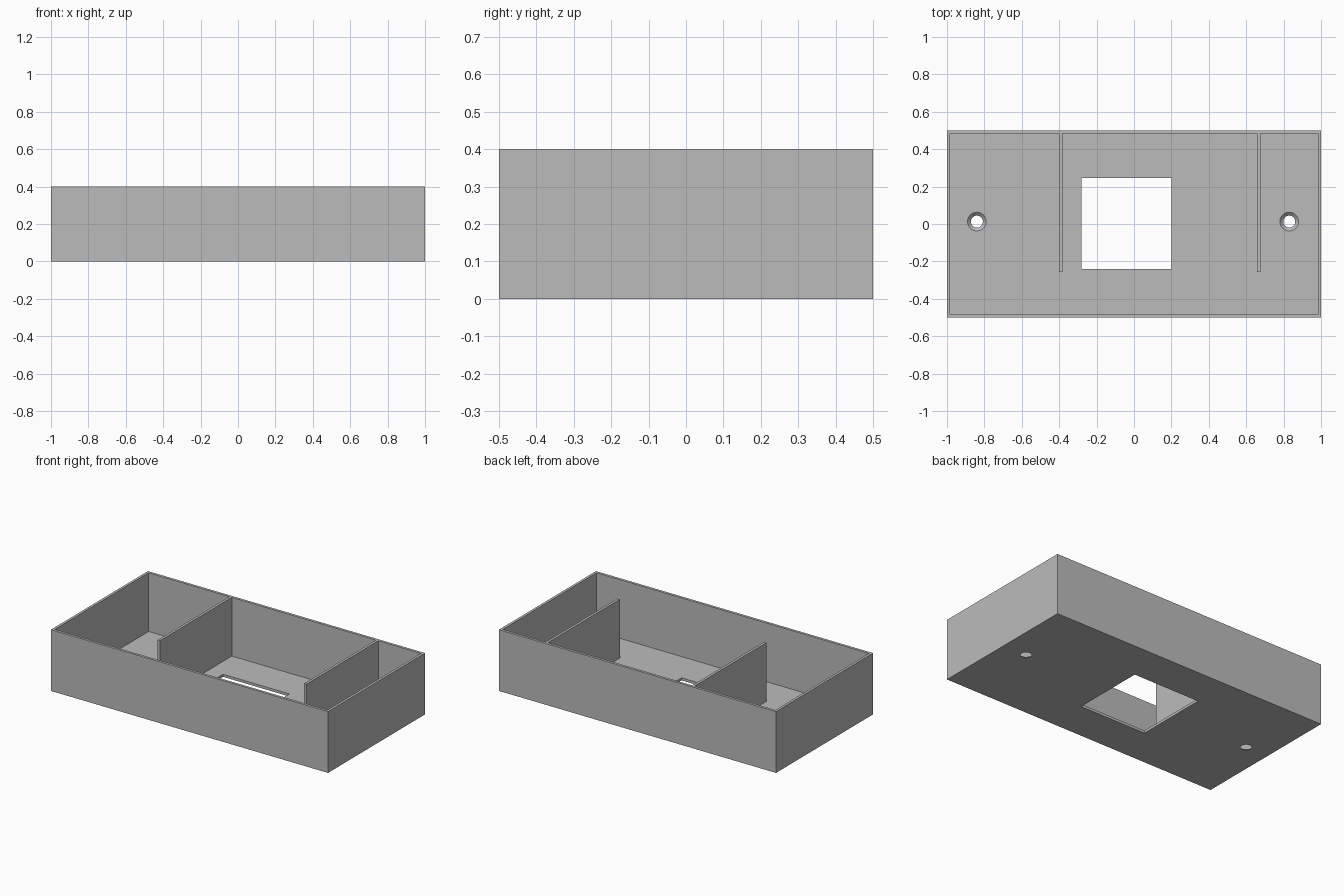
import bpy
from mathutils import Vector

if "Cube" in bpy.data.objects:
    bpy.data.objects.remove(bpy.data.objects["Cube"], do_unlink=True)

WALL = 0.017
HEIGHT = 0.4

grey = bpy.data.materials.new("plain grey")
grey.use_nodes = True
grey.diffuse_color = (0.5, 0.5, 0.5, 1)
grey.node_tree.nodes["Principled BSDF"].inputs["Base Color"].default_value = (0.5, 0.5, 0.5, 1)


def box(name, low, high):
    low, high = Vector(low), Vector(high)
    bpy.ops.mesh.primitive_cube_add(size=1, location=(low + high) / 2)
    ob = bpy.context.object
    ob.name = name
    ob.scale = high - low
    bpy.ops.object.transform_apply(location=False, rotation=False, scale=True)
    ob.data.materials.append(grey)
    return ob


def cut(target, cutter):
    mod = target.modifiers.new(cutter.name, 'BOOLEAN')
    mod.operation = 'DIFFERENCE'
    mod.solver = 'EXACT'
    mod.object = cutter
    cutter.hide_render = True
    bpy.context.view_layer.objects.active = target
    bpy.ops.object.modifier_apply(modifier=mod.name)
    bpy.data.objects.remove(cutter, do_unlink=True)


# Open tray with thin floor and walls
tray = box("tray", (-1, -0.5, 0), (1, 0.5, HEIGHT))
cut(tray, box("cavity", (WALL - 1, WALL - 0.5, WALL), (1 - WALL, 0.5 - WALL, HEIGHT + 0.1)))

# Square window in the floor
cut(tray, box("window", (-0.28, -0.24, -0.1), (0.2, 0.245, 0.1)))

# Countersunk screw holes
for x in (-0.84, 0.83):
    bpy.ops.mesh.primitive_cone_add(vertices=40, radius1=0.014, radius2=0.086,
                                    depth=4 * WALL, location=(x, 0.013, WALL))
    hole = bpy.context.object
    hole.name = "screw_hole"
    hole.data.materials.append(grey)
    cut(tray, hole)

# Dividers running forward from the back wall
for side, x in (("right", -0.4), ("left", 0.658)):
    box(side + "_divider", (x, -0.257, WALL), (x + WALL, 0.5 - WALL, HEIGHT))
